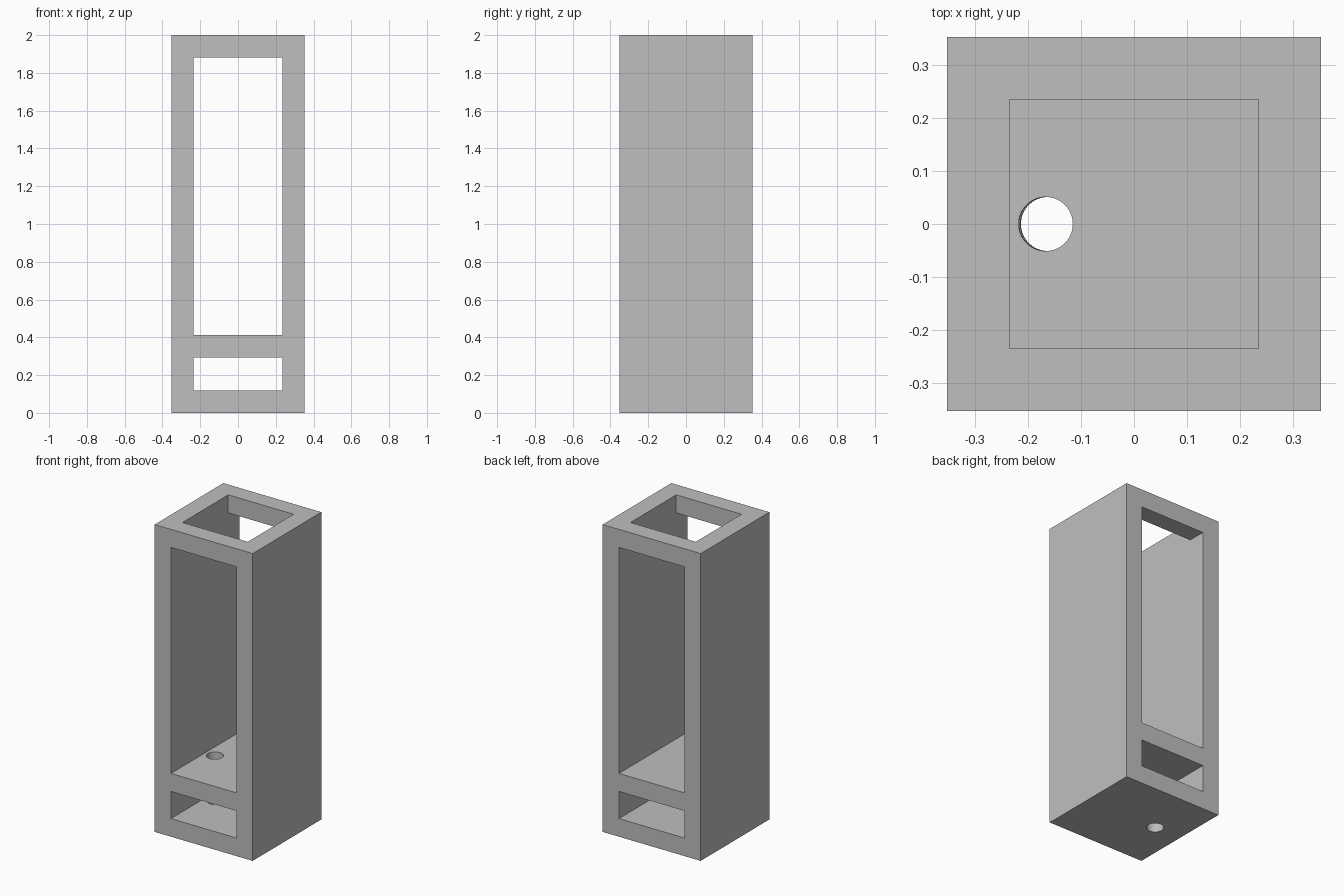
import bpy
import math

old = bpy.data.objects.get("Cube")
if old:
    bpy.data.objects.remove(old, do_unlink=True)

U = 2 / 17            # wall thickness; the tower is 6 x 6 x 17 walls
HALF = 3 * U
INNER = 2 * U

grey = bpy.data.materials.new("light grey")
grey.use_nodes = True
colour = (0.52, 0.52, 0.52, 1)
grey.diffuse_color = colour
grey.node_tree.nodes["Principled BSDF"].inputs["Base Color"].default_value = colour


def box(name, half_x, half_y, z0, z1):
    bpy.ops.mesh.primitive_cube_add(size=2, location=(0, 0, (z0 + z1) / 2))
    ob = bpy.context.object
    ob.name = name
    ob.scale = (half_x, half_y, (z1 - z0) / 2)
    bpy.ops.object.transform_apply(location=True, rotation=True, scale=True)
    ob.data.materials.append(grey)
    return ob


def cut(target, cutter):
    cutter.hide_render = True
    mod = target.modifiers.new("cut", "BOOLEAN")
    mod.operation = "DIFFERENCE"
    mod.solver = "EXACT"
    mod.object = cutter
    bpy.ops.object.select_all(action="DESELECT")
    target.select_set(True)
    bpy.context.view_layer.objects.active = target
    bpy.ops.object.modifier_apply(modifier=mod.name)
    bpy.data.objects.remove(cutter, do_unlink=True)


# Solid tower
housing = box("housing", HALF, HALF, 0, 17 * U)

# Low slot and tall chamber, both open front to back
cut(housing, box("slot_cutter", INNER, 1, U, 2.5 * U))
cut(housing, box("chamber_cutter", INNER, 1, 3.5 * U, 16 * U))

# Square opening in the top
cut(housing, box("top_cutter", INNER, INNER, 14 * U, 18 * U))

# Slightly tilted round hole through shelf and floor
bpy.ops.mesh.primitive_cylinder_add(vertices=64, radius=0.051, depth=0.7,
                                    location=(-0.1645, 0, 0.206),
                                    rotation=(0, -0.01, 0))
drill = bpy.context.object
drill.name = "hole_cutter"
drill.data.materials.append(grey)
cut(housing, drill)

bpy.ops.object.shade_smooth_by_angle(angle=math.radians(30))
